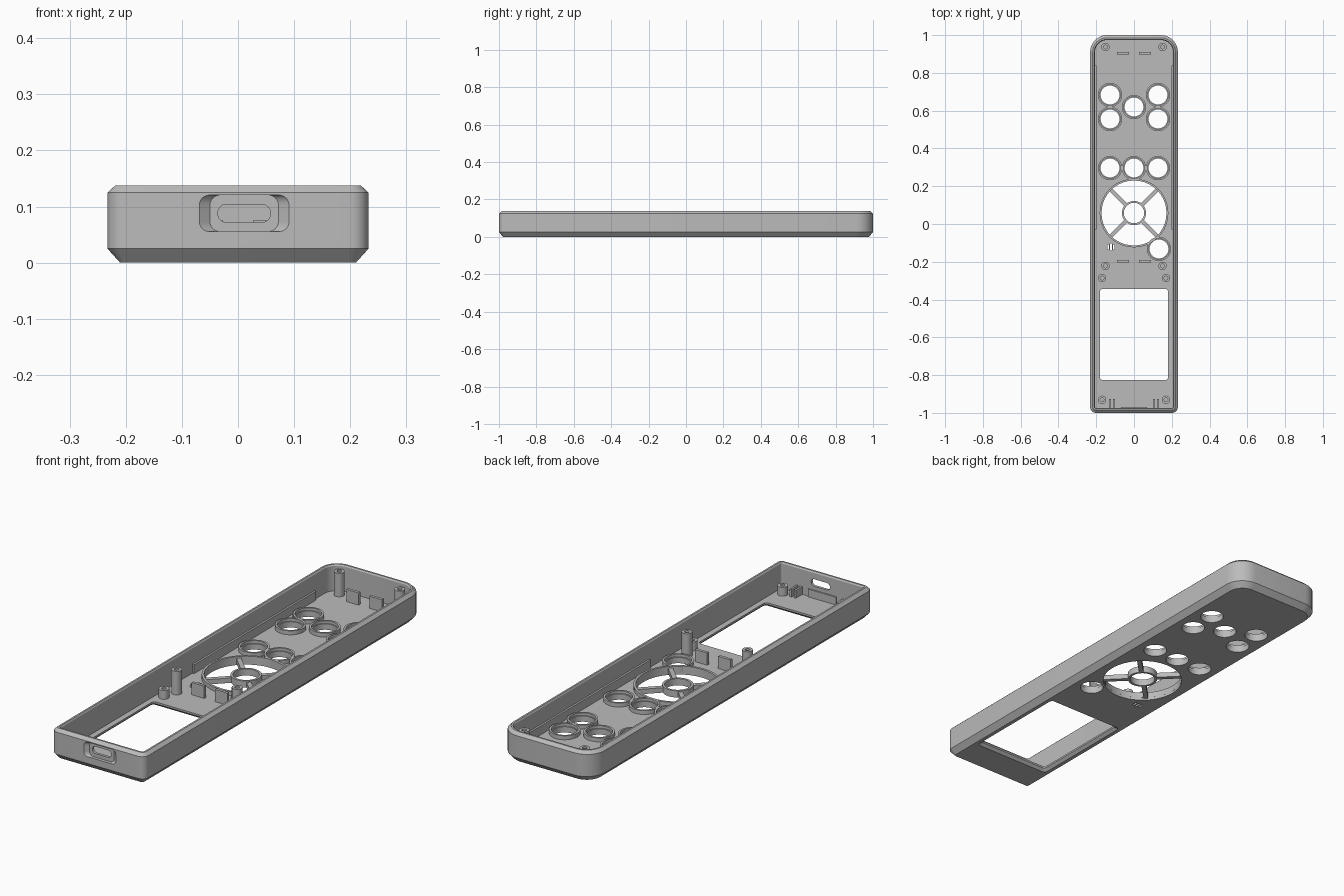
import bpy, bmesh
from math import sin, cos, pi, radians
from mathutils import Matrix

if "Cube" in bpy.data.objects:
    bpy.data.objects.remove(bpy.data.objects["Cube"])

grey = bpy.data.materials.new("plain_grey")
grey.use_nodes = True
grey.diffuse_color = (0.5, 0.5, 0.5, 1)
grey.node_tree.nodes["Principled BSDF"].inputs["Base Color"].default_value = (0.5, 0.5, 0.5, 1)

FLOOR, RIM, WALL = 0.02, 0.138, 0.026


def circle(x, y, r, z, n=40):
    return [(x + r * cos(2 * pi * i / n), y + r * sin(2 * pi * i / n), z) for i in range(n)]


def rounded(hx, hy, r_back, r_front, z, cx=0, cy=0, seg=8):
    """Rounded rectangle with separate radii for its back and front corners."""
    pts = []
    for k, (sx, sy) in enumerate([(1, 1), (-1, 1), (-1, -1), (1, -1)]):
        r = r_back if sy > 0 else r_front
        for i in range(seg + 1):
            a = pi / 2 * (k + i / seg)
            pts.append((cx + sx * (hx - r) + r * cos(a), cy + sy * (hy - r) + r * sin(a), z))
    return pts


def loft(name, rings, closed=False):
    """Skin a list of matching rings, capped at the ends or closed on itself."""
    bm = bmesh.new()
    vs = [[bm.verts.new(p) for p in ring] for ring in rings]
    pairs = list(zip(vs, vs[1:]))
    if closed:
        pairs.append((vs[-1], vs[0]))
    else:
        bm.faces.new(vs[0])
        bm.faces.new(vs[-1])
    n = len(vs[0])
    for a, b in pairs:
        for i in range(n):
            j = (i + 1) % n
            bm.faces.new((a[i], a[j], b[j], b[i]))
    return finish(name, bm)


def finish(name, bm):
    bmesh.ops.recalc_face_normals(bm, faces=bm.faces)
    me = bpy.data.meshes.new(name)
    bm.to_mesh(me)
    bm.free()
    me.materials.append(grey)
    ob = bpy.data.objects.new(name, me)
    bpy.context.collection.objects.link(ob)
    return ob


def box(name, x, y, z0, z1, sx, sy, turn=0):
    bm = bmesh.new()
    m = (Matrix.Translation((x, y, (z0 + z1) / 2)) @ Matrix.Rotation(turn, 4, "Z")
         @ Matrix.Diagonal((sx, sy, z1 - z0, 1)))
    bmesh.ops.create_cube(bm, size=1, matrix=m)
    return finish(name, bm)


def tube(name, x, y, r_out, r_in, z0, z1):
    return loft(name, [circle(x, y, r, z) for r, z in
                       [(r_out, z0), (r_out, z1), (r_in, z1), (r_in, z0)]], closed=True)


def boss(name, x, y, top):
    return loft(name, [circle(x, y, r, z, 24) for r, z in
                       [(0.022, 0.012), (0.022, top), (0.01, top), (0.01, FLOOR + 0.01)]])


# Hollow case: chamfered outside, open top
def case_ring(inset, z):
    return rounded(0.2325 - inset, 1 - inset, 0.09 - inset, max(0.032 - inset, 0.006), z)


case = loft("case_shell", [case_ring(i, z) for i, z in
                           [(0.0225, 0), (0, 0.025), (0, 0.125), (0.014, RIM),
                            (WALL - 0.004, RIM), (WALL, RIM - 0.006), (WALL, FLOOR)]])

# Cutters: button holes, pad opening, window, grille slots and port
buttons = [(s * 0.127, y) for s in (-1, 1) for y in (0.683, 0.556, 0.296)]
buttons += [(0, 0.619), (0, 0.296), (0.132, -0.132)]
PAD_Y, PAD_R = 0.058, 0.172
cutters = [loft("hole_cutter", [circle(x, y, 0.05, -0.05), circle(x, y, 0.05, 0.07)])
           for x, y in buttons]
cutters.append(loft("pad_cutter", [circle(0, PAD_Y, PAD_R, z, 64) for z in (-0.05, 0.07)]))
cutters.append(loft("window_cutter", [
    rounded(0.181 + e, 0.241 + e, 0.015, 0.015, z, 0, -0.585)
    for e, z in [(0.012, -0.01), (0.012, 0), (0, 0.012), (0, 0.07)]]))
for k in (-1, 0, 1):
    cutters.append(box("grille_cutter", -0.122 + k * 0.015, -0.122, -0.05, 0.07,
                       0.009, 0.038 if k == 0 else 0.026))


def port_ring(hx, hz, r, y):
    return [(x, y, z) for x, z, _ in rounded(hx, hz, r, r, 0, 0.011, 0.088)]


cutters.append(loft("port_cutter", [
    port_ring(0.08, 0.0325, 0.018, -1.02), port_ring(0.08, 0.0325, 0.018, -1.0),
    port_ring(0.061, 0.0325, 0.018, -0.986), port_ring(0.047, 0.016, 0.0155, -0.986),
    port_ring(0.047, 0.016, 0.0155, -0.94)]))

for c in cutters:
    mod = case.modifiers.new("cut", "BOOLEAN")
    mod.operation, mod.solver, mod.object = "DIFFERENCE", "EXACT", c
deps = bpy.context.evaluated_depsgraph_get()
cut_mesh = bpy.data.meshes.new_from_object(case.evaluated_get(deps))
case.modifiers.clear()
case.data = cut_mesh
for c in cutters:
    bpy.data.objects.remove(c)

smooth = [case]

# Raised collars round the buttons and the grille
for x, y in buttons:
    smooth.append(tube("button_collar", x, y, 0.064, 0.055, 0.012, 0.038))
    smooth.append(tube("button_collar_step", x, y, 0.057, 0.05, 0.012, 0.026))
smooth.append(tube("grille_collar", -0.122, -0.122, 0.027, 0.022, 0.012, 0.024))

# Round pad: rim, hub and four spokes
smooth.append(tube("pad_rim", 0, PAD_Y, 0.182, PAD_R, 0.012, 0.038))
smooth.append(tube("pad_hub", 0, PAD_Y, 0.064, 0.054, 0.006, 0.036))
for k in range(4):
    a = radians(45 + 90 * k)
    box("pad_spoke", 0.118 * cos(a), PAD_Y + 0.118 * sin(a), 0.008, 0.03, 0.116, 0.02, a)

# Mirrored inner fittings
for s, side in ((-1, "right"), (1, "left")):
    for y in (0.937, -0.222):
        smooth.append(boss(side + "_tall_screw_post", s * 0.151, y, 0.126))
    for y in (-0.286, -0.931):
        smooth.append(boss(side + "_short_screw_post", s * 0.169, y, 0.06))
    for y in (0.905, -0.196):
        box(side + "_board_tab", s * 0.058, y, 0.012, 0.075, 0.062, 0.013)
    box(side + "_wall_rail", s * 0.204, 0.405, 0.012, 0.06, 0.012, 0.87)
    for x in (0.106, 0.127):
        box(side + "_port_bracket", s * x, -0.953, 0.012, 0.055, 0.009, 0.052)
box("port_ledge", 0, -0.974, 0.012, 0.055, 0.14, 0.012)

# Smooth the round parts and keep their edges sharp
bpy.ops.object.select_all(action="DESELECT")
for ob in smooth:
    ob.select_set(True)
bpy.context.view_layer.objects.active = case
bpy.ops.object.shade_smooth_by_angle(angle=radians(30))
